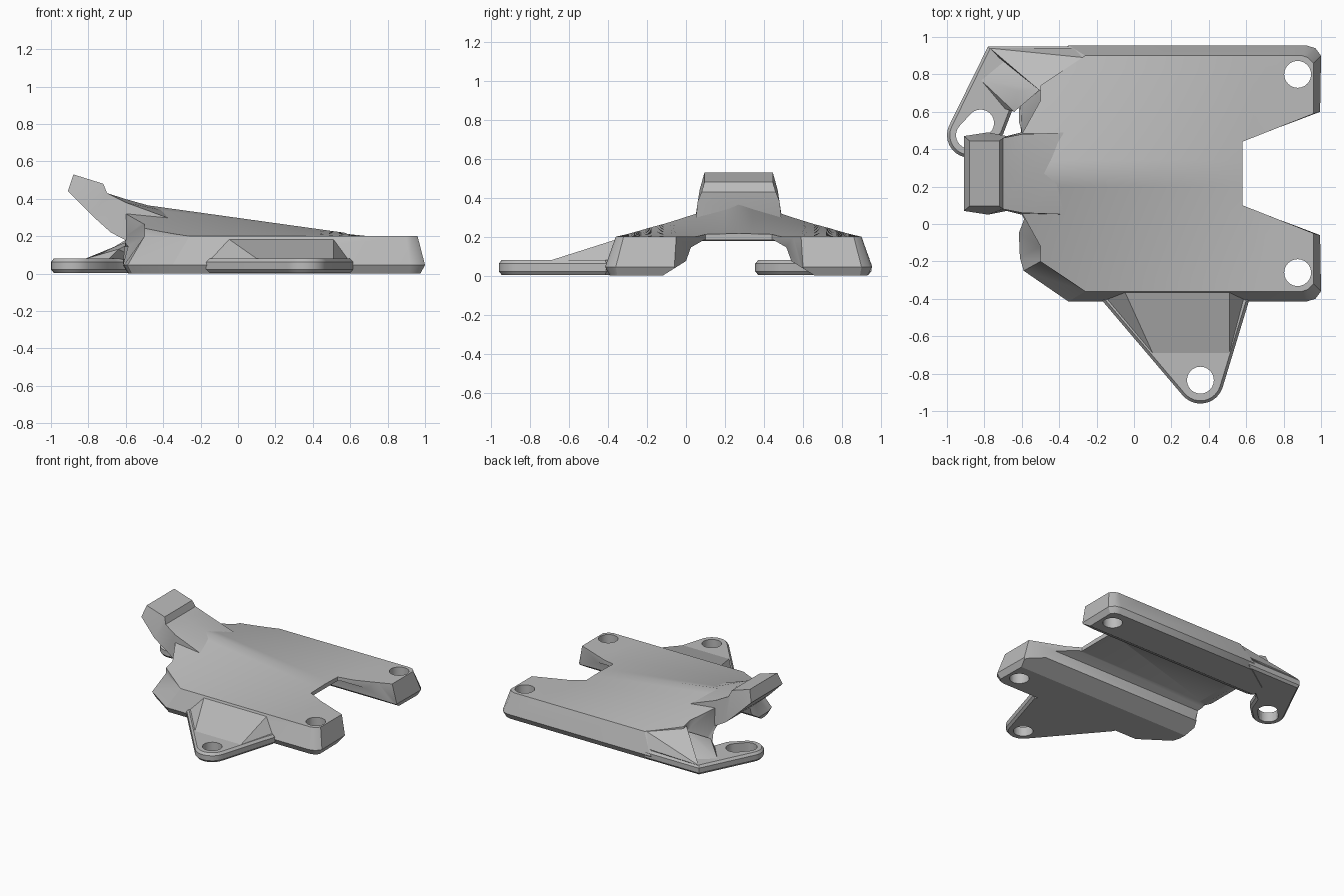
import bpy, bmesh, math
from mathutils import Vector

cube = bpy.data.objects.get("Cube")
if cube:
    bpy.data.objects.remove(cube, do_unlink=True)

grey = bpy.data.materials.new("plain grey")
grey.use_nodes = True
grey.diffuse_color = (0.5, 0.5, 0.5, 1)
grey.node_tree.nodes["Principled BSDF"].inputs["Base Color"].default_value = (0.5, 0.5, 0.5, 1)
MID = 0.27  # y of the body's own symmetry plane


def finish(name, bm):
    bmesh.ops.recalc_face_normals(bm, faces=bm.faces)
    mesh = bpy.data.meshes.new(name)
    bm.to_mesh(mesh)
    bm.free()
    obj = bpy.data.objects.new(name, mesh)
    bpy.context.collection.objects.link(obj)
    mesh.materials.append(grey)
    return obj


def loft(name, rings):
    """Closed solid through rings of equal point count."""
    bm = bmesh.new()
    loops = [[bm.verts.new(p) for p in ring] for ring in rings]
    n = len(loops[0])
    for a, b in zip(loops, loops[1:]):
        for i in range(n):
            j = (i + 1) % n
            bm.faces.new((a[i], a[j], b[j], b[i]))
    caps = [bm.faces.new(loops[0][::-1]), bm.faces.new(loops[-1])]
    bmesh.ops.triangulate(bm, faces=caps)
    return finish(name, bm)


def hull(name, points):
    bm = bmesh.new()
    for p in points:
        bm.verts.new(p)
    out = bmesh.ops.convex_hull(bm, input=bm.verts)
    inner = [v for v in out["geom_interior"] if isinstance(v, bmesh.types.BMVert)]
    bmesh.ops.delete(bm, geom=inner, context="VERTS")
    bmesh.ops.dissolve_limit(bm, angle_limit=0.02, verts=bm.verts, edges=bm.edges)
    return finish(name, bm)


def boolean(obj, tool, operation):
    mod = obj.modifiers.new(tool.name, "BOOLEAN")
    mod.operation, mod.object, mod.solver = operation, tool, "EXACT"
    bpy.context.view_layer.objects.active = obj
    bpy.ops.object.modifier_apply(modifier=mod.name)
    bpy.data.objects.remove(tool, do_unlink=True)


def arc(cx, cy, r, start, end, steps=12):
    angles = [math.radians(start + (end - start) * i / steps) for i in range(steps + 1)]
    return [(cx + r * math.cos(a), cy + r * math.sin(a)) for a in angles]


def at(points, z):
    return [(x, y, z) for x, y in points]


def inset(points, amount):
    """Move an anticlockwise outline inward by the given distance."""
    out = []
    for i, p in enumerate(points):
        p = Vector(p)
        a = (p - Vector(points[i - 1])).normalized()
        b = (Vector(points[(i + 1) % len(points)]) - p).normalized()
        n = Vector((-a.y - b.y, a.x + b.x))
        out.append(tuple(p + n * (2 * amount / max(n.length_squared, 1))))
    return out


def drill(obj, *centres):
    rim = [p for c in centres for p in arc(*c, 0.072, 0, 345, 23)]
    boolean(obj, hull("hole_cutter", at(rim, -0.3) + at(rim, 0.7)), "DIFFERENCE")


def mirrored(half):
    return half + [(x, 2 * MID - y) for x, y in reversed(half)]


# Body walls, tapering up from a chamfered foot
foot = mirrored([(-.62, .06), (-.61, -.18), (-.59, -.25), (-.35, -.415), (.92, -.415),
                 (.97, -.4), (1, -.36), (.995, -.06), (.58, .1)])
shoulder = mirrored([(-.6, .06), (-.5, -.12), (-.5, -.2), (-.26, -.36), (.9, -.36),
                     (.93, -.35), (.96, -.32), (.96, -.05), (.58, .1)])
body = loft("body", [at(inset(foot, 0.025), 0), at(foot, 0.045),
                     at(shoulder, 0.2), at(shoulder, 0.5)])


# Gabled roof that flattens toward the forked end
def roof_z(x, y):
    return 0.2 + max(0, 0.17 * (0.7 - x) / 1.22) * (1 - abs(y - MID) / 0.63)


roof_ys = [MID + 0.07 * i for i in range(-12, 13)]
roof_xs = [0.7 - 0.06 * i for i in range(30, -1, -1)] + [1.2]
roof = loft("roof_cutter", [[(x, -.57, -.3)] + [(x, y, roof_z(x, y)) for y in roof_ys] + [(x, 1.11, -.3)]
                            for x in roof_xs])
boolean(body, roof, "INTERSECT")

# Channel running along the underside
channel_half = [(-.16, -.05), (-.12, 0), (0, .075), (.025, .145), (.09, .182)]
channel = channel_half + [(2 * MID - y, z) for y, z in reversed(channel_half)]
boolean(body, loft("channel_cutter", [[(x, y, z) for y, z in channel] for x in (-1.2, 1.2)]), "DIFFERENCE")
for hole_y in (-0.26, 0.8):
    drill(body, (0.875, hole_y))

# Raised hook: top x, z, half width, crown, then bottom x, z, half width
hook_sections = [(-.88, .53, .175, 0, -.91, .44, .2), (-.72, .48, .175, 0, -.78, .31, .22),
                 (-.7, .43, .19, 0, -.68, .22, .2), (-.6, .38, .21, .018, -.6, .178, .22),
                 (-.34, .285, .22, .04, -.34, .2, .22)]
hook = loft("hook", [[(tx, MID - tw, tz), (tx, MID, tz + crown), (tx, MID + tw, tz),
                      (bx, MID + bw, bz), (bx, MID - bw, bz)]
                     for tx, tz, tw, crown, bx, bz, bw in hook_sections])


# Thin mounting ears with chamfered rims
def ear(name, outline):
    small = inset(outline, 0.015)
    return loft(name, [at(small, 0.004), at(outline, 0.022), at(outline, 0.062), at(small, 0.08)])


front_ear = ear("front_ear", [(-.17, -.41)] + arc(.355, -.835, .125, 221, 343) + [(.615, -.41), (.58, -.37), (-.14, -.37)])
drill(front_ear, (.355, -.835))
side_ear = ear("side_ear", [(-.78, .95)] + arc(-.88, .475, .12, 155, 310) + [(-.70, .48), (-.65, .61), (-.57, .68),
                                                                              (-.42, .7), (-.3, .95)])
drill(side_ear, (-.88, .475), (-.82, .54))

# Gussets joining the ears to the body
front_gusset = hull("front_gusset", [(-.05, -.36, .185), (.51, -.36, .185), (.1, -.69, .08), (.51, -.69, .08),
                                     (-.16, -.41, .06), (.6, -.41, .06), (-.1, -.36, .05), (.56, -.36, .05)])
side_gusset = hull("side_gusset", [(-.77, .94, .078), (-.5, .71, .24), (-.27, .89, .2),
                                   (-.32, .94, .09), (-.5, .71, .05), (-.76, .92, .05)])
inner_gusset = hull("inner_gusset", [(-.82, .77, .078), (-.62, .71, .16), (-.64, .6, .13), (-.5, .72, .2),
                                     (-.68, .88, .08), (-.7, .62, .07), (-.5, .72, .06)])

# Smooth only the gentle curves
for obj in (body, hook, front_ear, side_ear, front_gusset, side_gusset, inner_gusset):
    bpy.ops.object.select_all(action="DESELECT")
    obj.select_set(True)
    bpy.context.view_layer.objects.active = obj
    bpy.ops.object.shade_smooth_by_angle(angle=math.radians(32))
